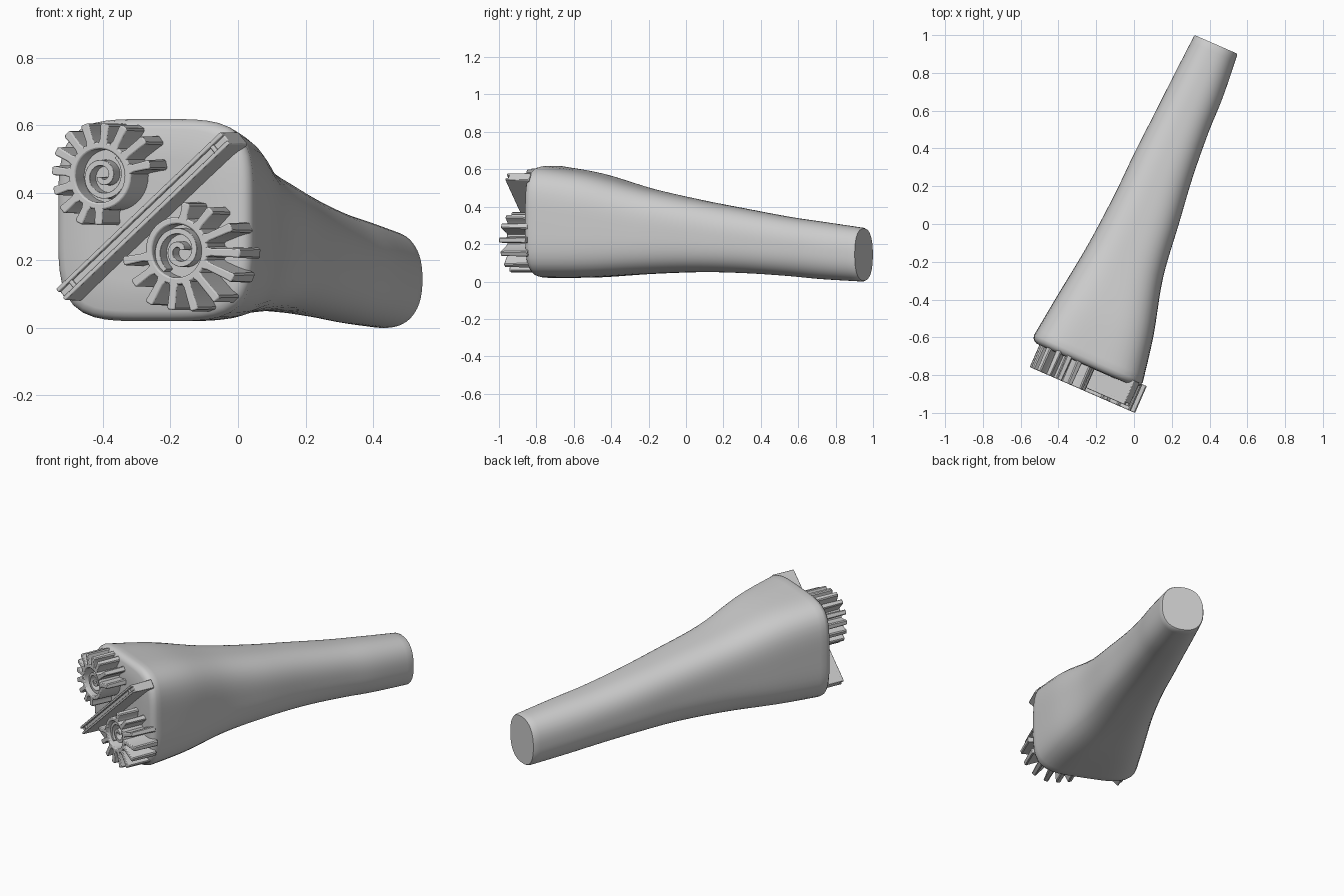
import bpy, bmesh, math

if "Cube" in bpy.data.objects:
    bpy.data.objects.remove(bpy.data.objects["Cube"])

TURN = -math.atan2(0.4, 0.917)   # the handle axis is turned in plan


def make(name, bm, bevel=0.0, angle=40):
    bmesh.ops.recalc_face_normals(bm, faces=bm.faces)
    me = bpy.data.meshes.new(name)
    bm.to_mesh(me)
    bm.free()
    ob = bpy.data.objects.new(name, me)
    bpy.context.collection.objects.link(ob)
    ob.rotation_euler.z = TURN
    if bevel:
        m = ob.modifiers.new("soft_edges", 'BEVEL')
        m.width, m.segments, m.limit_method = bevel, 2, 'ANGLE'
        m.angle_limit = math.radians(50)
    bpy.ops.object.select_all(action='DESELECT')
    ob.select_set(True)
    bpy.context.view_layer.objects.active = ob
    bpy.ops.object.shade_smooth_by_angle(angle=math.radians(angle))
    return ob


def cubic(a, b, c, d, t):
    return 0.5 * (2*b + (c-a)*t + (2*a-5*b+4*c-d)*t*t + (3*b-a-3*c+d)*t**3)


# Body: along-axis position, lateral min, max, bottom z, top z, squareness
S = [(-0.75, -0.25, 0.378, 0.02, 0.618, 4.2),
     (-0.50, -0.219, 0.331, 0.022, 0.578, 3.7),
     (-0.20, -0.18, 0.255, 0.04, 0.497, 3.1),
     (0.10, -0.157, 0.217, 0.05, 0.435, 2.8),
     (0.35, -0.148, 0.186, 0.045, 0.39, 2.6),
     (0.60, -0.133, 0.168, 0.03, 0.347, 2.5),
     (0.80, -0.122, 0.163, 0.013, 0.32, 2.4),
     (1.035, -0.107, 0.144, 0.0, 0.288, 2.4)]


def section(bm, sec, k=1.0, n=64):
    s, w0, w1, z0, z1, e = sec
    vs = []
    for i in range(n):
        a = 2 * math.pi * i / n
        c, d = math.cos(a), math.sin(a)
        r = k * (abs(c)**e + abs(d)**e) ** (-1 / e)
        vs.append(bm.verts.new(((w0+w1)/2 + r*c*(w1-w0)/2, s,
                                (z0+z1)/2 + r*d*(z1-z0)/2)))
    return vs


bm = bmesh.new()
f, b = S[0], S[-1]
rings = [section(bm, (s,) + f[1:], k) for s, k in
         ((-0.79, 0.6), (-0.787, 0.90), (-0.78, 0.95), (-0.768, 0.985))]
for i in range(len(S) - 1):
    p = [S[max(0, i-1)], S[i], S[i+1], S[min(len(S)-1, i+2)]]
    for j in range(5):
        rings.append(section(bm, [cubic(*q, j/5) for q in zip(*p)]))
rings += [section(bm, b), section(bm, (1.045,) + b[1:], 0.965)]
for r0, r1 in zip(rings, rings[1:]):
    for i in range(len(r0)):
        k = (i + 1) % len(r0)
        bm.faces.new((r0[i], r0[k], r1[k], r1[i]))
bm.faces.new(rings[0])
bm.faces.new(rings[-1])
make("handle_body", bm)


def wall(bm, path, widths, front, back=-0.76, flare=1.3, closed=False):
    """Upright wall along a (lateral, z) path, a little wider at its foot."""
    n, cols = len(path), []
    for i, (x, z) in enumerate(path):
        a = path[(i-1) % n] if closed else path[max(0, i-1)]
        c = path[(i+1) % n] if closed else path[min(n-1, i+1)]
        dx, dz = c[0]-a[0], c[1]-a[1]
        l = math.hypot(dx, dz)
        nx, nz = -dz/l, dx/l
        h = widths[i % len(widths)] / 2
        cols.append([bm.verts.new((x + nx*o, s, z + nz*o)) for o, s in
                     ((h, front), (-h, front), (-h*flare, back), (h*flare, back))])
    for i in range(n if closed else n - 1):
        p, q = cols[i], cols[(i+1) % n]
        for k in range(4):
            m = (k+1) % 4
            bm.faces.new((p[k], p[m], q[m], q[k]))
    if not closed:
        bm.faces.new(cols[0])
        bm.faces.new(cols[-1])


def polar(c, r, deg):
    a = math.radians(deg)
    return (c[0] + r*math.cos(a), c[1] + r*math.sin(a))


def wheel(name, c, ring_r, teeth, start, front=-0.915):
    # ring
    bm = bmesh.new()
    wall(bm, [polar(c, ring_r, i*10) for i in range(36)], [0.021], front, closed=True)
    make(name + "_ring", bm, 0.005)
    # radiating teeth
    bm = bmesh.new()
    for deg, tip in teeth:
        rs = (ring_r, ring_r + 0.02, tip - 0.02, tip - 0.006, tip)
        wall(bm, [polar(c, r, deg) for r in rs],
             [0.034, 0.023, 0.025, 0.027, 0.018], front, flare=1.25)
    make(name + "_teeth", bm, 0.004)
    # spiral ridge inside the ring
    bm = bmesh.new()
    pts = [polar(c, 0.010 + (ring_r - 0.025) * t/44, start + t*13) for t in range(45)]
    wall(bm, pts, [0.017], front + 0.02, flare=1.2)
    make(name + "_spiral", bm, 0.005)
    # raised floor inside the ring
    bm = bmesh.new()
    lo = [bm.verts.new((x, -0.76, z)) for x, z in
          (polar(c, ring_r, i*10) for i in range(36))]
    hi = [bm.verts.new((v.co.x, -0.85, v.co.z)) for v in lo]
    for i in range(36):
        k = (i+1) % 36
        bm.faces.new((lo[i], lo[k], hi[k], hi[i]))
    bm.faces.new(hi)
    bm.faces.new(lo)
    make(name + "_floor", bm)


wheel("upper_wheel", (-0.048, 0.45), 0.09,
      [(a, r) for a, r in ((12, .165), (37, .18), (62, .165), (84, .155), (108, .16),
                           (130, .165), (152, .16), (174, .155), (197, .155),
                           (220, .16), (244, .155), (268, .145))], 200)
wheel("lower_wheel", (0.20, 0.228), 0.09,
      [(a, r) for a, r in ((190, .175), (215, .17), (240, .18), (264, .175), (288, .185),
                           (312, .195), (336, .20), (358, .205), (22, .19),
                           (48, .165), (78, .145))], 20)

# Diagonal bar with a shallow groove along its front
A, B = (-0.182, 0.098), (0.348, 0.562)
bar = [(A[0] + (B[0]-A[0])*t, A[1] + (B[1]-A[1])*t) for t in (0, .03, .06, .94, .97, 1)]
bm = bmesh.new()
wall(bm, bar, [0.046], -0.883, flare=1.1)
make("diagonal_bar", bm, 0.004)
L = math.hypot(B[0]-A[0], B[1]-A[1])
nx, nz = -(B[1]-A[1])/L, (B[0]-A[0])/L
bm = bmesh.new()
for o in (-0.0165, 0.0165):
    wall(bm, [(x + nx*o, z + nz*o) for x, z in bar], [0.013], -0.897, -0.87, 1.0)
for t in (0.07, 0.93):
    x, z = A[0] + (B[0]-A[0])*t, A[1] + (B[1]-A[1])*t
    wall(bm, [(x - nx*.016, z - nz*.016), (x + nx*.016, z + nz*.016)],
         [0.012], -0.895, -0.87, 1.0)
make("bar_rims", bm, 0.003)
